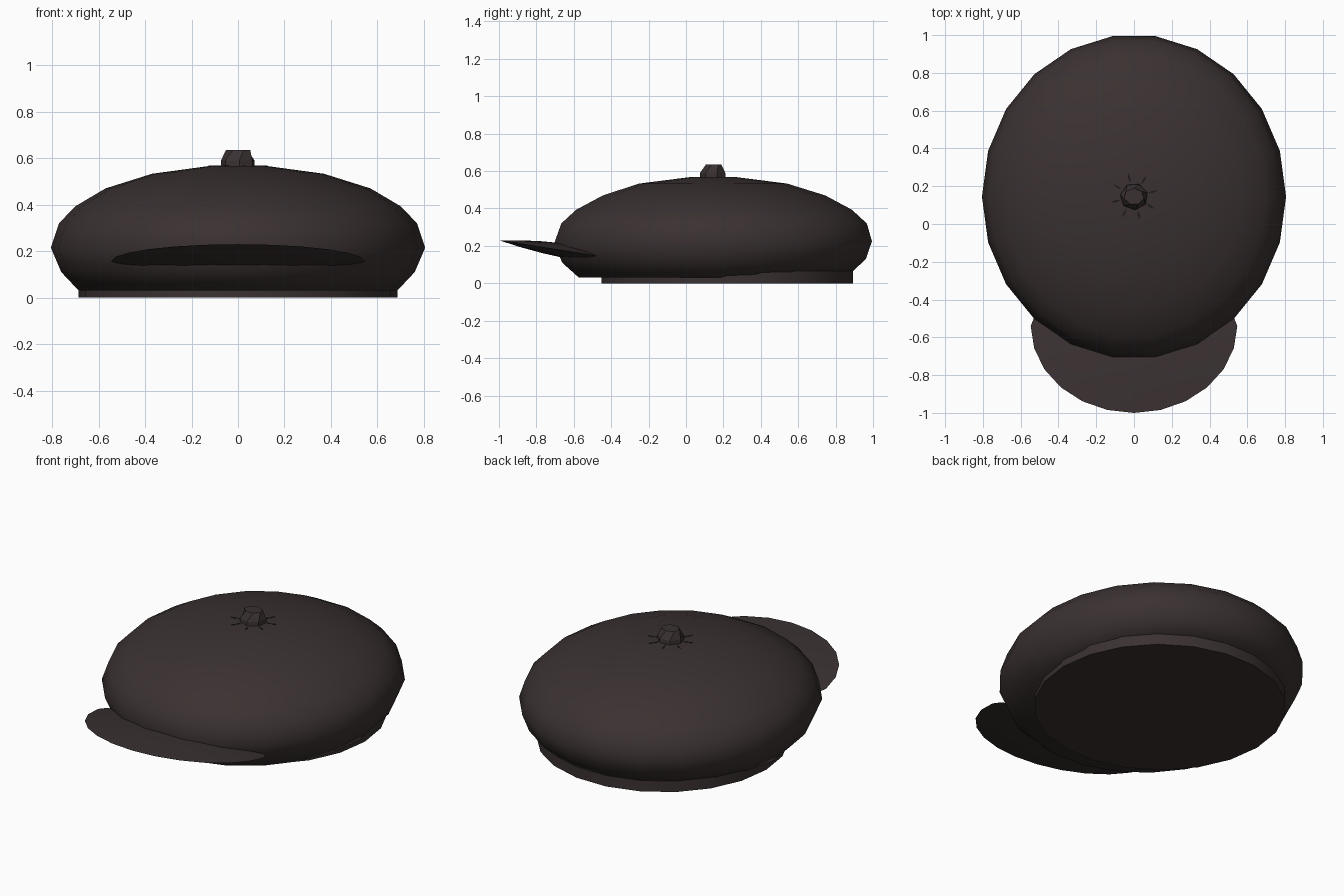
import bpy, bmesh, math
from mathutils import Vector

cube = bpy.data.objects.get("Cube")
if cube:
    bpy.data.objects.remove(cube)


def material(name, color):
    mat = bpy.data.materials.new(name)
    mat.use_nodes = True
    mat.diffuse_color = (*color, 1)
    mat.node_tree.nodes["Principled BSDF"].inputs["Base Color"].default_value = (*color, 1)
    return mat


cloth = material("dark brown cloth", (0.043, 0.031, 0.031))
seam = material("black brown seam", (0.012, 0.010, 0.010))


def loft(name, rings, mat, smooth=None):
    """Skin a stack of vertex rings and close both ends."""
    bm = bmesh.new()
    loops = [[bm.verts.new(p) for p in ring] for ring in rings]
    for a, b in zip(loops, loops[1:]):
        n = len(a)
        for i in range(n):
            bm.faces.new((a[i], a[(i + 1) % n], b[(i + 1) % n], b[i]))
    bm.faces.new(loops[0][::-1])
    bm.faces.new(loops[-1])
    bmesh.ops.recalc_face_normals(bm, faces=bm.faces)
    mesh = bpy.data.meshes.new(name)
    bm.to_mesh(mesh)
    bm.free()
    mesh.materials.append(mat)
    obj = bpy.data.objects.new(name, mesh)
    bpy.context.collection.objects.link(obj)
    if smooth:
        bpy.ops.object.select_all(action="DESELECT")
        obj.select_set(True)
        bpy.context.view_layer.objects.active = obj
        bpy.ops.object.shade_smooth_by_angle(angle=math.radians(smooth))
    return obj


def ellipse(rx, ry, cy, z, sides=22, lift=0.0, turn=0.0):
    """Oval ring; lift raises its back half."""
    ring = []
    for i in range(sides):
        a = math.tau * i / sides + turn
        s = math.sin(a)
        ring.append((rx * math.cos(a), cy + ry * s, z + lift * max(0, s)))
    return ring


# Puffy crown: half width, half depth, centre y, height, back lift
crown_profile = [
    (0.685, 0.74, 0.16, 0.03, 0.035),
    (0.76, 0.82, 0.15, 0.11, 0.02),
    (0.805, 0.858, 0.145, 0.215, 0.01),
    (0.77, 0.825, 0.15, 0.32, 0),
    (0.70, 0.745, 0.15, 0.393, 0),
    (0.57, 0.60, 0.15, 0.47, 0),
    (0.37, 0.40, 0.145, 0.533, 0),
    (0.12, 0.13, 0.145, 0.567, 0),
]
loft("crown", [ellipse(rx, ry, cy, z, lift=k) for rx, ry, cy, z, k in crown_profile], cloth, 50)

# Head band below the crown
loft("head_band", [ellipse(0.685, 0.68, 0.22, z) for z in (0, 0.065)], cloth, 40)


# Upturned visor: lens section, back half tucked into the crown
def visor_ring(scale, side):
    ring = []
    for x, y, _ in ellipse(0.547 * scale, scale, 0, 0, sides=24):
        y = -0.54 + y * (0.46 if y < 0 else 0.18)
        plane = 0.23 - 0.16 * (y + 1)
        ring.append((x, y, plane + side * 0.042 * (1 - scale ** 2)))
    return ring


steps = (0.2, 0.5, 0.75)
loft("visor",
     [visor_ring(s, -1) for s in steps] + [visor_ring(1, 0)]
     + [visor_ring(s, 1) for s in reversed(steps)], cloth, 40)

# Faceted top button
loft("top_button", [
    ellipse(0.075, 0.072, 0.145, 0.555, 7, turn=0.3),
    ellipse(0.074, 0.07, 0.145, 0.59, 7, turn=0.3),
    ellipse(0.054, 0.044, 0.145, 0.635, 7, turn=0.7),
], cloth)

# Small stitch slivers radiating from the button
for i in range(8):
    a = math.tau * i / 8 + 0.25
    out = Vector((math.cos(a), math.sin(a), 0))
    side = Vector((-out.y, out.x, 0)) * 0.006
    rings = []
    for z in (0.56, 0.569):
        base = Vector((0, 0.145, z))
        rings.append([base + out * 0.075, base + out * 0.1 + side,
                      base + out * 0.13, base + out * 0.1 - side])
    loft(f"stitch_{i + 1}", rings, seam)
